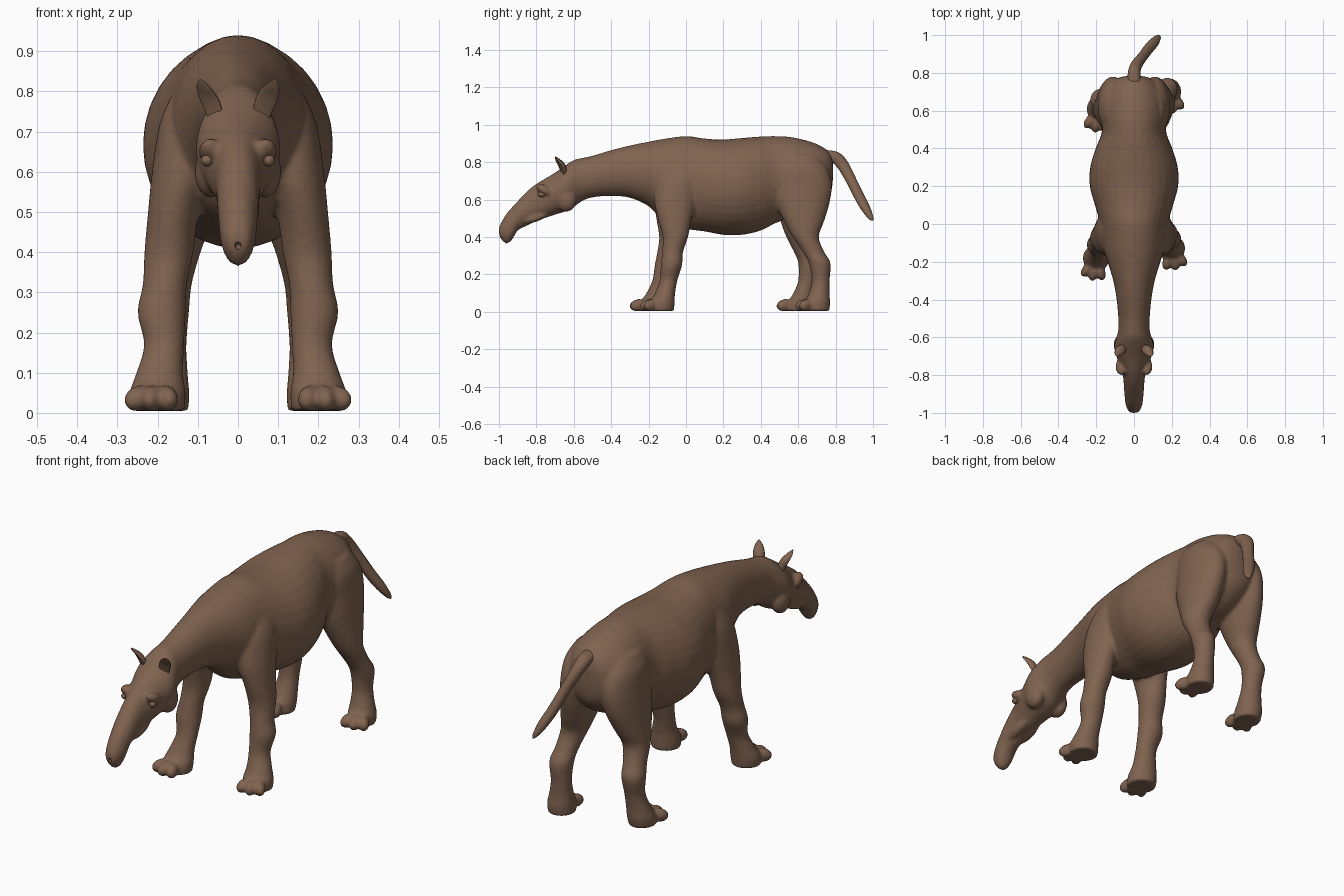
import bpy, bmesh, math
from mathutils import Vector, Matrix

if "Cube" in bpy.data.objects:
    bpy.data.objects.remove(bpy.data.objects["Cube"])

hide = bpy.data.materials.new("brown_hide")
hide.use_nodes = True
COLOUR = (0.215, 0.125, 0.08, 1)
hide.diffuse_color = COLOUR
shader = next(n for n in hide.node_tree.nodes if n.type == 'BSDF_PRINCIPLED')
shader.inputs["Base Color"].default_value = COLOUR
shader.inputs["Roughness"].default_value = 0.8


def smooth_rows(rows, steps=4):
    """Catmull-Rom interpolation through rows of numbers."""
    out = []
    last = len(rows) - 1
    for i in range(last):
        quad = [rows[max(i - 1, 0)], rows[i], rows[i + 1], rows[min(i + 2, last)]]
        for s in range(steps):
            t = s / steps
            out.append([0.5 * (2 * b + (c - a) * t + (2 * a - 5 * b + 4 * c - d) * t ** 2
                               + (3 * b - a - 3 * c + d) * t ** 3)
                        for a, b, c, d in zip(*quad)])
    return out + [list(rows[-1])]


def loft(bm, rows, u, v, cup=1.0, sides=32):
    """Skin elliptical rings; each row is x, y, z, radius along u, radius along v."""
    u, v = Vector(u), Vector(v)
    rings = []
    for x, y, z, ru, rv in smooth_rows(rows):
        ring = []
        for k in range(sides):
            a = math.tau * k / sides
            side = math.sin(a) * (cup if math.sin(a) < 0 else 1)
            ring.append(bm.verts.new(Vector((x, y, z)) + u * ru * math.cos(a) + v * rv * side))
        rings.append(ring)
    for low, high in zip(rings, rings[1:]):
        for k in range(sides):
            n = (k + 1) % sides
            bm.faces.new((low[k], low[n], high[n], high[k]))
    bm.faces.new(rings[0][::-1])
    bm.faces.new(rings[-1])


def ball(bm, centre, size, turn=0.0, tilt=0.0):
    place = (Matrix.Translation(centre) @ Matrix.Rotation(turn, 4, 'Z')
             @ Matrix.Rotation(tilt, 4, 'X') @ Matrix.Diagonal((*size, 1)))
    bmesh.ops.create_uvsphere(bm, u_segments=20, v_segments=12, radius=1, matrix=place)


def finish(bm, name):
    bmesh.ops.recalc_face_normals(bm, faces=bm.faces[:])
    for f in bm.faces:
        f.smooth = True
    mesh = bpy.data.meshes.new(name)
    bm.to_mesh(mesh)
    bm.free()
    mesh.materials.append(hide)
    obj = bpy.data.objects.new(name, mesh)
    bpy.context.collection.objects.link(obj)
    return obj


# Head, neck and trunk: y, top, bottom, half width
head = [(-1.0, .45, .42, .015), (-.99, .475, .39, .03), (-.96, .525, .365, .043),
        (-.93, .56, .385, .048), (-.9, .592, .435, .051), (-.85, .645, .46, .054),
        (-.8, .685, .485, .06), (-.75, .715, .503, .076), (-.7, .745, .52, .093),
        (-.65, .78, .535, .105), (-.6, .812, .56, .093), (-.56, .822, .59, .083)]
trunk = [(-.5, .835, .612, .083), (-.4, .865, .62, .092), (-.3, .89, .61, .11),
         (-.2, .91, .565, .14), (-.12, .925, .49, .165), (0, .94, .445, .18),
         (.1, .927, .43, .207), (.2, .922, .412, .234), (.3, .93, .412, .232),
         (.4, .938, .435, .203), (.48, .94, .475, .172), (.56, .935, .5, .172),
         (.65, .915, .52, .168), (.72, .888, .56, .14), (.77, .85, .62, .09),
         (.785, .8, .7, .03)]
skin = bmesh.new()
loft(skin, [(0, y, (t + b) / 2, w, (t - b) / 2) for y, t, b, w in head + trunk],
     (1, 0, 0), (0, 0, 1))

# Legs, listed from hip to sole: x, y, z, half width, half depth
front_leg = [(.1, -.01, .8, .06, .09), (.115, -.03, .72, .08, .125), (.137, -.055, .6, .077, .115),
             (.16, -.06, .5, .064, .09), (.172, -.057, .4, .061, .068), (.182, -.072, .32, .055, .056),
             (.19, -.078, .25, .06, .057), (.184, -.093, .17, .05, .047),
             (.195, -.112, .1, .058, .054), (.2, -.128, .05, .07, .067), (.2, -.13, .005, .067, .066)]
hind_leg = [(.09, .6, .84, .06, .1), (.105, .615, .77, .08, .14), (.11, .625, .68, .084, .155),
            (.12, .625, .58, .083, .142), (.138, .632, .48, .074, .105), (.155, .64, .4, .062, .07),
            (.168, .682, .32, .053, .058), (.176, .715, .26, .055, .058), (.175, .72, .17, .047, .048),
            (.18, .712, .1, .055, .055), (.185, .703, .05, .064, .068), (.185, .7, .005, .062, .066)]


def build_leg(rows, side, shift):
    # the right-hand limbs step forward, more so toward the foot
    step = lambda z: shift * max(0, 1 - z / 0.6) if side < 0 else 0
    loft(skin, [(side * x, y + step(z), z, ru, rv) for x, y, z, ru, rv in rows],
         (1, 0, 0), (0, 1, 0))
    x, y, z, ru, rv = rows[-1]
    for k in (-1, 0, 1):
        fan = k * 0.5 + 0.2
        centre = (side * (x + .075 * math.sin(fan)), y + step(0) - .075 * math.cos(fan), .036)
        ball(skin, centre, (.027, .045, .032), side * fan, 0.25)


for side in (1, -1):
    build_leg(front_leg, side, -0.055)
    build_leg(hind_leg, side, -0.1)
    # Brow, cheek and jaw masses
    ball(skin, (side * .068, -.755, .65), (.03, .05, .026), 0, -0.5)
    ball(skin, (side * .068, -.64, .6), (.04, .055, .065))
    ball(skin, (side * .03, -.8, .505), (.025, .075, .022), 0, 0.35)
body = finish(skin, "body")

# Nostril cutter
pit = bmesh.new()
ball(pit, (0, -1.0, .415), (.008, .02, .009))
nostril = finish(pit, "nostril_cutter")
nostril.hide_render = True
nostril.hide_viewport = True

# Fuse the masses into one skin
fuse = body.modifiers.new("fuse", 'REMESH')
fuse.mode = 'VOXEL'
fuse.voxel_size = 0.0085
fuse.use_smooth_shade = True
soften = body.modifiers.new("soften", 'SMOOTH')
soften.factor = 0.5
soften.iterations = 5
cut = body.modifiers.new("nostril", 'BOOLEAN')
cut.operation = 'DIFFERENCE'
cut.object = nostril

# Tail, swung toward the left
bm = bmesh.new()
loft(bm, [(0, .73, .85, .03, .03), (0, .785, .835, .036, .036), (.01, .835, .79, .031, .032),
          (.045, .885, .7, .026, .028), (.075, .925, .62, .027, .027), (.105, .96, .555, .026, .024),
          (.128, .988, .505, .015, .014), (.135, .998, .488, .003, .003)],
     (.9, -.4, 0), (.2, .8, .5))
finish(bm, "tail")

# Ears with a cupped front, and eyes
for side, label in ((1, "left"), (-1, "right")):
    bm = bmesh.new()
    loft(bm, [(side * .055, -.655, .72, .018, .02), (side * .062, -.662, .752, .024, .024),
              (side * .074, -.673, .785, .027, .025), (side * .086, -.69, .812, .018, .016),
              (side * .093, -.7, .83, .003, .003)],
         (.93, side * .35, -.2), (side * -.3, .93, .2), cup=0.15, sides=20)
    finish(bm, label + "_ear")
    bm = bmesh.new()
    ball(bm, (side * .077, -.772, .628), (.015, .018, .015))
    finish(bm, label + "_eye")
